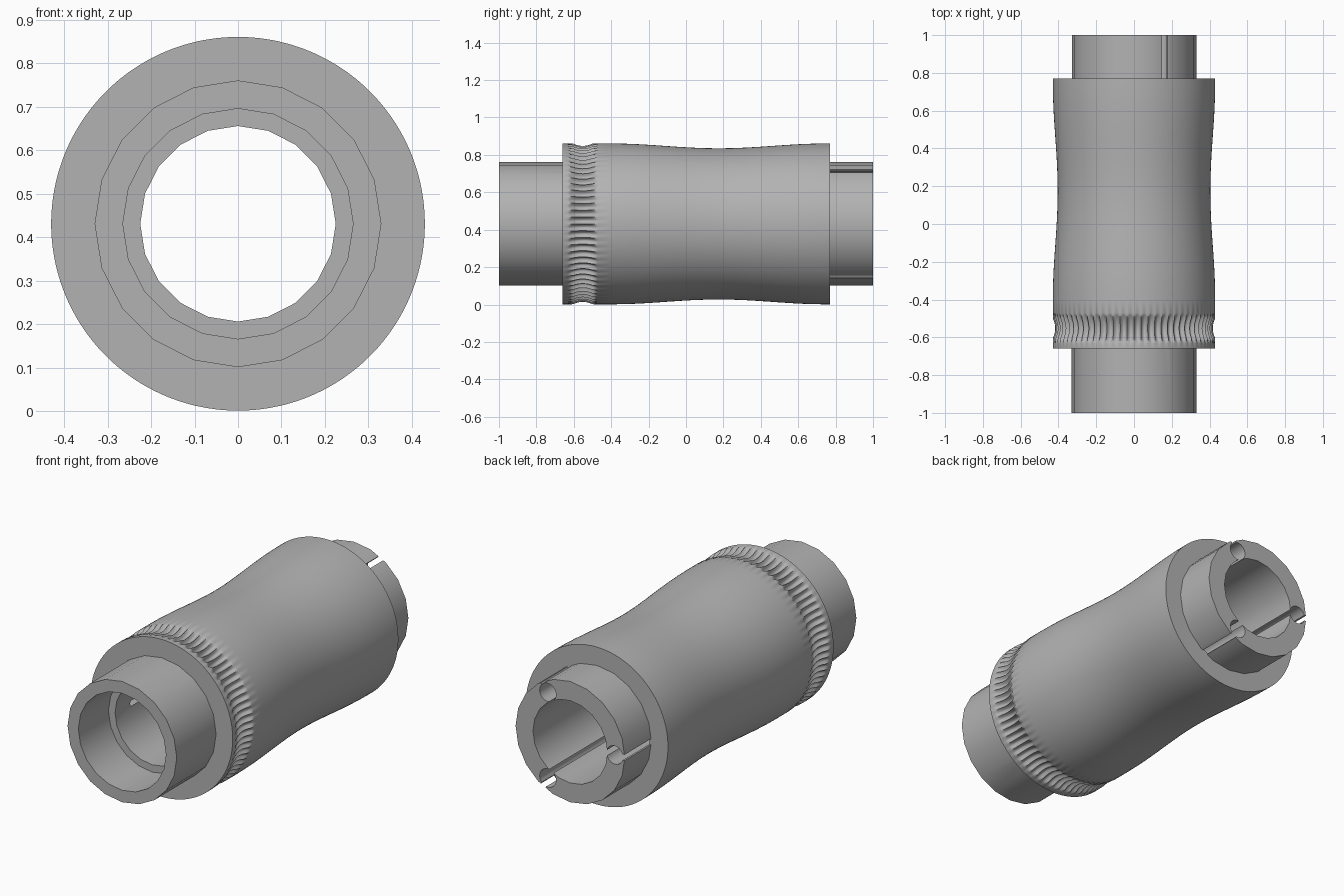
import bpy, bmesh, math

if "Cube" in bpy.data.objects:
    bpy.data.objects.remove(bpy.data.objects["Cube"])

AXIS_Z = 0.431
TAU = 2 * math.pi

grey = bpy.data.materials.new("plain grey")
grey.diffuse_color = (0.45, 0.45, 0.45, 1)
grey.use_nodes = True
grey.node_tree.nodes["Principled BSDF"].inputs["Base Color"].default_value = grey.diffuse_color


def make_object(name, bm):
    bmesh.ops.recalc_face_normals(bm, faces=bm.faces)
    me = bpy.data.meshes.new(name)
    bm.to_mesh(me)
    bm.free()
    me.materials.append(grey)
    ob = bpy.data.objects.new(name, me)
    bpy.context.collection.objects.link(ob)
    return ob


def lathe(name, profile, sides, radius_fn=None):
    """Spin a closed (y, radius) profile round the y axis of the part."""
    bm = bmesh.new()
    rings = []
    for y, r in profile:
        ring = []
        for i in range(sides):
            a = TAU * i / sides
            rr = radius_fn(y, r, a) if radius_fn else r
            ring.append(bm.verts.new((rr * math.cos(a), y, AXIS_Z + rr * math.sin(a))))
        rings.append(ring)
    for k, ring in enumerate(rings):
        nxt = rings[(k + 1) % len(rings)]
        for i in range(sides):
            j = (i + 1) % sides
            bm.faces.new((ring[i], ring[j], nxt[j], nxt[i]))
    return make_object(name, bm)


def smooth(ob, angle):
    bpy.ops.object.select_all(action='DESELECT')
    ob.select_set(True)
    bpy.context.view_layer.objects.active = ob
    bpy.ops.object.shade_smooth_by_angle(angle=math.radians(angle))


# Inner tube with a stepped bore
tube = lathe("inner_tube", [(-1, 0.265), (-1, 0.33), (1, 0.33), (1, 0.225),
                            (-0.74, 0.225), (-0.74, 0.265)], 20)

# Three keyhole channels: round hole beside the bore, thin slit to the outside
HOLE_R, HOLE_C, SLIT = 0.05, 0.27, 0.016
start = math.asin(SLIT / HOLE_R)
steps = 16
keyhole = [(HOLE_C + HOLE_R * math.cos(t), HOLE_R * math.sin(t))
           for t in (start + (TAU - 2 * start) * i / steps for i in range(steps + 1))]
keyhole += [(0.36, -SLIT), (0.36, SLIT)]
bm = bmesh.new()
for deg in (60, 180, 300):
    c, s = math.cos(math.radians(deg)), math.sin(math.radians(deg))
    base = [bm.verts.new((u * c - v * s, -0.61, AXIS_Z + u * s + v * c)) for u, v in keyhole]
    face = bm.faces.new(base)
    ext = bmesh.ops.extrude_face_region(bm, geom=[face], use_keep_orig=True)
    top = [g for g in ext["geom"] if isinstance(g, bmesh.types.BMVert)]
    bmesh.ops.translate(bm, verts=top, vec=(0, 1.7, 0))
cutter = make_object("keyhole_cutter", bm)
cutter.hide_render = True

mod = tube.modifiers.new("keyholes", 'BOOLEAN')
mod.operation = 'DIFFERENCE'
mod.solver = 'EXACT'
mod.object = cutter
bpy.context.view_layer.objects.active = tube
bpy.ops.object.modifier_apply(modifier=mod.name)
bpy.data.objects.remove(cutter)
smooth(tube, 30)

# Outer sleeve: grip band of spindle grooves, then a waisted body
R, FLUTES, PER = 0.43, 72, 6
BAND_MID, BAND_HALF = -0.552, 0.08


def grooved(y, r, a):
    t = (y - BAND_MID) / BAND_HALF
    if r < R - 0.001 or abs(t) >= 1:
        return r
    across = 2 * ((a * FLUTES / TAU) % 1) - 1
    return r - max(0, 0.030 * (1 - t * t) - 0.017 * across * across)


profile = [(-0.66, 0.32), (-0.66, R)]
profile += [(BAND_MID + BAND_HALF * (i / 8 - 1), R) for i in range(17)]
for i in range(17):
    y = -0.40 + 1.15 * i / 16
    profile.append((y, R - 0.026 * math.sin(math.pi * i / 16) ** 2))
profile += [(0.77, R), (0.77, 0.32)]
sleeve = lathe("grip_sleeve", profile, FLUTES * PER, grooved)
smooth(sleeve, 40)
